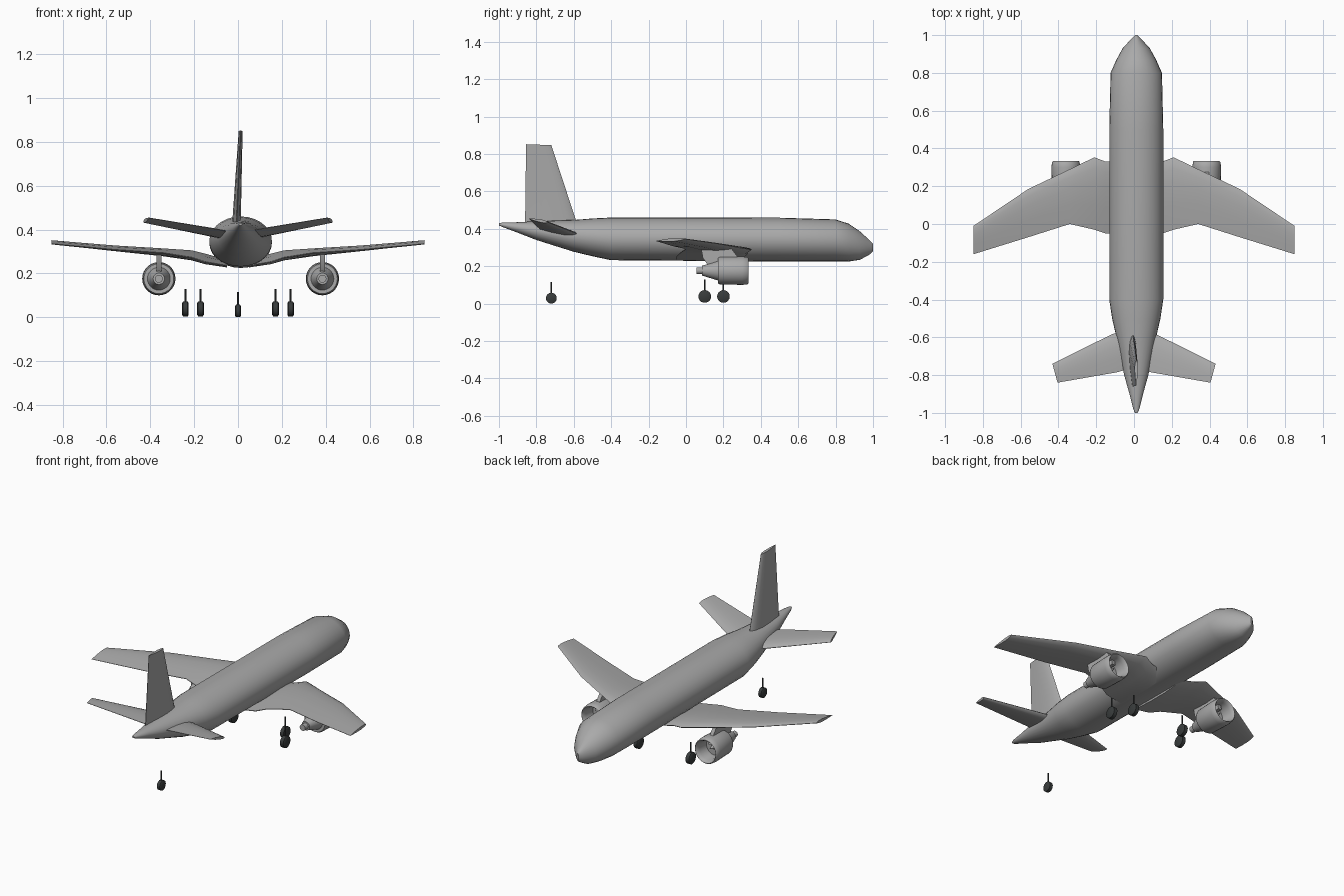
import bpy, bmesh, math
from mathutils import Vector

if "Cube" in bpy.data.objects:
    bpy.data.objects.remove(bpy.data.objects["Cube"])


def material(name, col):
    m = bpy.data.materials.new(name)
    m.diffuse_color = (*col, 1)
    m.use_nodes = True
    m.node_tree.nodes["Principled BSDF"].inputs["Base Color"].default_value = m.diffuse_color
    return m


GREY = material("body grey", (0.40, 0.40, 0.40))
DARK = material("tyre dark", (0.04, 0.045, 0.045))


def loft(name, rings, mat, angle=40):
    """Skin a list of equal-length point rings and close both ends."""
    bm = bmesh.new()
    vs = [[bm.verts.new(p) for p in r] for r in rings]
    n = len(vs[0])
    for a, b in zip(vs, vs[1:]):
        for i in range(n):
            j = (i + 1) % n
            bm.faces.new((a[i], a[j], b[j], b[i]))
    bm.faces.new(vs[0])
    bm.faces.new(vs[-1])
    bmesh.ops.recalc_face_normals(bm, faces=bm.faces)
    me = bpy.data.meshes.new(name)
    bm.to_mesh(me)
    bm.free()
    me.materials.append(mat)
    me.shade_smooth()
    me.set_sharp_from_angle(angle=math.radians(angle))
    ob = bpy.data.objects.new(name, me)
    bpy.context.collection.objects.link(ob)
    return ob


def ellipse(cx, y, cz, rx, rz, n=28):
    return [(cx + rx * math.cos(2 * math.pi * i / n), y,
             cz + rz * math.sin(2 * math.pi * i / n)) for i in range(n)]


FOIL = [(0.04, 0.4), (0.15, 0.8), (0.35, 1.0), (0.65, 0.72), (1.0, 0.08)]


def foil(le, te, thick, up):
    """Airfoil section between a leading and a trailing point."""
    le, te = Vector(le), Vector(te)
    up = Vector(up) * thick / 2
    top = [le.lerp(te, t) + up * h for t, h in FOIL]
    low = [le.lerp(te, t) - up * h for t, h in reversed(FOIL)]
    return [le] + top + low


def surface(name, sections, up, side=1):
    rings = [foil((le[0] * side, *le[1:]), (te[0] * side, *te[1:]), t, up)
             for le, te, t in sections]
    return loft(name, rings, GREY)


def cylinder_x(name, x, y, z, r, w, n=18):
    prof = [(-.5, .8), (-.36, 1), (.36, 1), (.5, .8)]
    rings = [[(x + w * u, y + r * k * math.cos(2 * math.pi * i / n),
               z + r * k * math.sin(2 * math.pi * i / n)) for i in range(n)]
             for u, k in prof]
    return loft(name, rings, DARK)


# Fuselage: y, centre z, half width, half height
CX = 0.012
body = [(1.0, .300, .006, .020), (.985, .300, .022, .036), (.93, .310, .072, .076),
        (.87, .326, .105, .101), (.80, .338, .136, .112), (.5, .342, .143, .117),
        (-.4, .346, .143, .114), (-.5, .354, .128, .101), (-.6, .362, .105, .085),
        (-.8, .390, .064, .050), (-.9, .407, .036, .028), (-.98, .421, .016, .012),
        (-1.0, .424, .007, .006)]
loft("fuselage", [ellipse(CX, *s) for s in body], GREY)

# Tail fin, leaning slightly
surface("tail_fin", [((-.008, -.57, .40), (-.008, -.86, .40), .042),
                     ((-.006, -.59, .45), (-.006, -.86, .45), .038),
                     ((.012, -.72, .847), (.012, -.855, .852), .018)], (1, 0, 0))

wing = [((.05, .33, .250), (.05, -.05, .235), .035),
        ((.15, .33, .274), (.15, -.05, .252), .048),
        ((.21, .353, .288), (.21, -.03, .272), .046),
        ((.34, .29, .298), (.34, 0, .293), .036),
        ((.56, .185, .318), (.56, -.07, .308), .026),
        ((.85, -.01, .346), (.85, -.16, .335), .018)]
stabiliser = [((.02, -.55, .360), (.02, -.765, .385), .036),
              ((.12, -.585, .375), (.09, -.785, .402), .032),
              ((.432, -.74, .435), (.405, -.84, .454), .017)]
# Engine profile: y, radius (from intake spinner round the lip to the exhaust)
engine = [(.29, .002), (.25, .016), (.25, .052), (.31, .056), (.328, .063),
          (.333, .068), (.328, .073), (.30, .076), (.18, .073), (.17, .068), (.17, .052),
          (.085, .026), (.085, .018), (.055, .018), (.055, .002)]

for side, label in ((1, "right"), (-1, "left")):
    surface(label + "_wing", wing, (0, 0, 1), side)
    surface(label + "_stabiliser", stabiliser, (0, 0, 1), side)
    ex = CX + side * .373
    loft(label + "_engine", [ellipse(ex, y, .176, r, r) for y, r in engine], GREY)
    # Pylon between engine and wing
    loft(label + "_pylon", [[(ex + u * .011, y, z) for u, y in
                             ((-1, a), (1, a), (1, b), (-1, b))]
                            for z, a, b in ((.20, .12, .29), (.245, .09, .28), (.298, .08, .24))], GREY)

# Landing gear: x, y, wheel centre z, radius, width, strut top
gear = [("tail_end", 0, -.72, .029, .029, .026, .115)]
for side, label in ((1, "right"), (-1, "left")):
    gear += [(label + "_inner", side * .171, .2, .038, .034, .030, .13),
             (label + "_outer", side * .240, .1, .038, .034, .030, .13)]
for name, x, y, z, r, w, top in gear:
    cylinder_x(name + "_wheel", x, y, z, r, w)
    loft(name + "_strut", [[(x + .004 * math.cos(a * math.pi / 4), y + .004 * math.sin(a * math.pi / 4), h)
                            for a in range(8)] for h in (z, top)], DARK)
